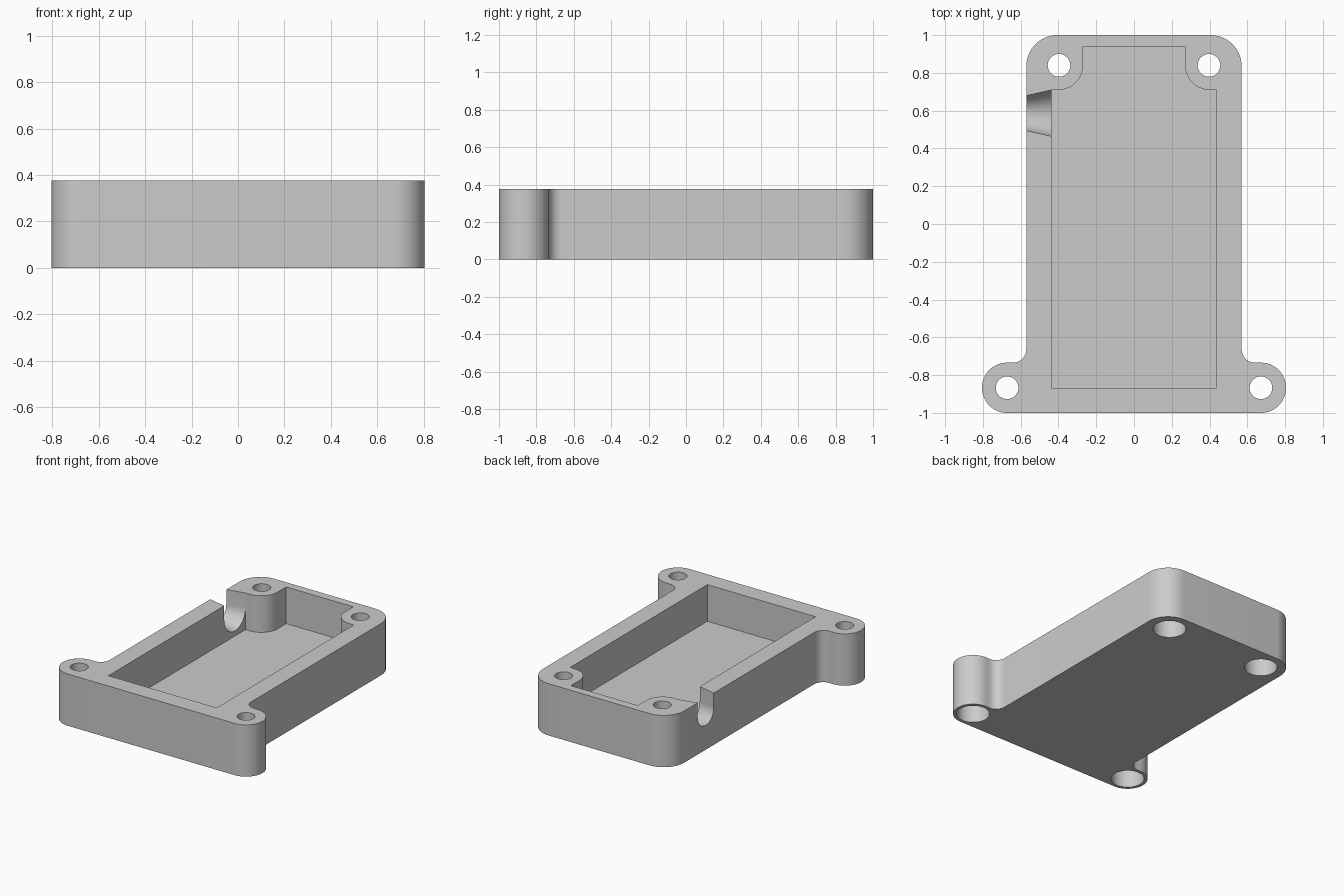
import bpy, bmesh, math

if "Cube" in bpy.data.objects:
    bpy.data.objects.remove(bpy.data.objects["Cube"])

H = 0.377       # overall height
FLOOR = 0.11    # pocket floor height

grey = bpy.data.materials.new("plain grey")
grey.diffuse_color = (0.6, 0.6, 0.6, 1)
grey.use_nodes = True
grey.node_tree.nodes["Principled BSDF"].inputs["Base Color"].default_value = grey.diffuse_color


def arc(cx, cy, r, a0, a1, n=16):
    """Points on an arc, angles in degrees."""
    angles = [math.radians(a0 + (a1 - a0) * i / n) for i in range(n + 1)]
    return [(cx + r * math.cos(a), cy + r * math.sin(a)) for a in angles]


def loft(name, start, end):
    """Closed solid between two matching 3D outlines."""
    bm = bmesh.new()
    a = [bm.verts.new(p) for p in start]
    b = [bm.verts.new(p) for p in end]
    bm.faces.new(a[::-1])
    bm.faces.new(b)
    for i in range(len(a)):
        j = (i + 1) % len(a)
        bm.faces.new((a[i], a[j], b[j], b[i]))
    bmesh.ops.recalc_face_normals(bm, faces=bm.faces)
    mesh = bpy.data.meshes.new(name)
    bm.to_mesh(mesh)
    bm.free()
    mesh.materials.append(grey)
    obj = bpy.data.objects.new(name, mesh)
    bpy.context.collection.objects.link(obj)
    return obj


def prism(name, outline, z0, z1):
    return loft(name, [(x, y, z0) for x, y in outline], [(x, y, z1) for x, y in outline])


def mirrored(half):
    """Complete a right-hand outline with its left-hand mirror."""
    return half + [(-x, y) for x, y in reversed(half)]


# Outer body: mounting ears in front, fillets, rounded rear corners
half = (arc(0.672, -0.867, 0.133, -90, 90, 28)
        + arc(0.64, -0.664, 0.07, 270, 180, 12)
        + arc(0.405, 0.835, 0.165, 0, 90, 16))
body = prism("enclosure_body", mirrored(half), 0, H)

# Pocket outline, stepping around the rear screw bosses
pocket_half = [(0.436, -0.868), (0.436, 0.71)] + arc(0.4, 0.84, 0.13, 270, 180) + [(0.27, 0.94)]
cutters = [prism("pocket_cutter", mirrored(pocket_half), FLOOR, H + 0.1)]

# Screw holes with wide counterbores from below
for s in (-1, 1):
    for x, y in ((0.672, -0.867), (0.397, 0.84)):
        cutters.append(prism("screw_hole_cutter", arc(s * x, y, 0.06, 0, 348.75, 31), -0.1, H + 0.1))
        cutters.append(prism("counterbore_cutter", arc(s * x, y, 0.11, 0, 348.75, 31), -0.1, 0.2))


# Flared cable notch in the left wall
def notch_section(x, r):
    profile = [(0.587 + r, H + 0.1)] + arc(0.587, 0.27, r, 0, -180, 24) + [(0.587 - r, H + 0.1)]
    return [(x, y, z) for y, z in profile]


cutters.append(loft("cable_notch_cutter", notch_section(-0.61, 0.083), notch_section(-0.432, 0.1235)))

# Cut everything out of the body and bake the result
for i, c in enumerate(cutters):
    c.hide_render = True
    mod = body.modifiers.new("cut_%d" % i, 'BOOLEAN')
    mod.operation = 'DIFFERENCE'
    mod.solver = 'EXACT'
    mod.object = c
bpy.context.view_layer.update()
baked = bpy.data.meshes.new_from_object(body.evaluated_get(bpy.context.evaluated_depsgraph_get()))
body.modifiers.clear()
body.data = baked
for c in cutters:
    bpy.data.objects.remove(c)

bpy.context.view_layer.objects.active = body
body.select_set(True)
bpy.ops.object.shade_smooth_by_angle(angle=math.radians(30))
